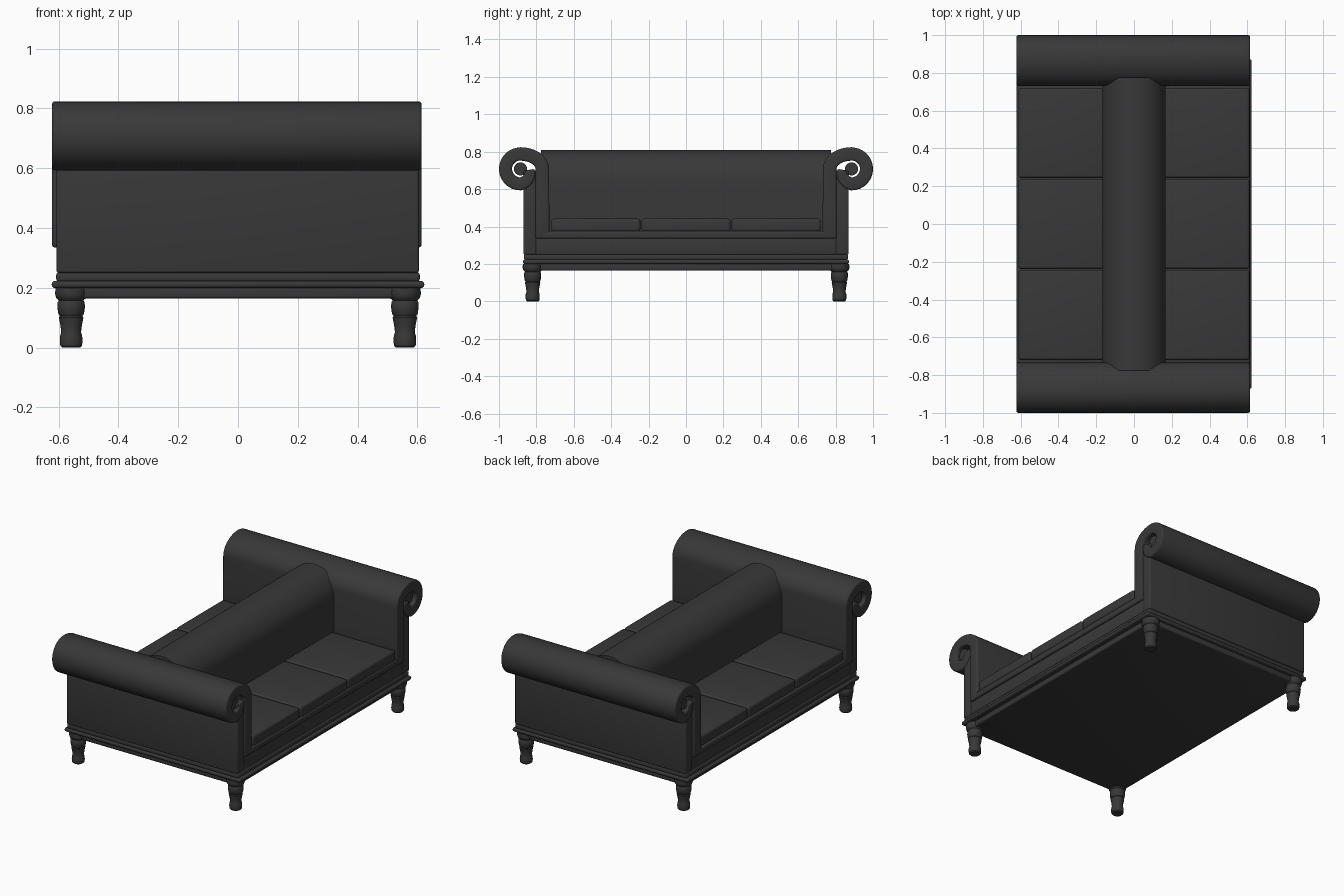
import bpy, bmesh, math

if "Cube" in bpy.data.objects:
    bpy.data.objects.remove(bpy.data.objects["Cube"])

MAT = bpy.data.materials.new("charcoal upholstery")
MAT.diffuse_color = (0.04, 0.04, 0.04, 1)
MAT.use_nodes = True
MAT.node_tree.nodes["Principled BSDF"].inputs["Base Color"].default_value = MAT.diffuse_color


def finish(name, bm, bevel=0.0, seg=3):
    """Bevel the sharp edges, then make a smooth-shaded object."""
    bmesh.ops.recalc_face_normals(bm, faces=bm.faces)
    if bevel:
        sharp = [e for e in bm.edges if len(e.link_faces) == 2
                 and e.calc_face_angle(0) > 0.7]
        bmesh.ops.bevel(bm, geom=sharp, offset=bevel, segments=seg,
                        profile=0.5, affect='EDGES', clamp_overlap=False)
    me = bpy.data.meshes.new(name)
    bm.to_mesh(me)
    bm.free()
    ob = bpy.data.objects.new(name, me)
    me.materials.append(MAT)
    bpy.context.collection.objects.link(ob)
    bpy.ops.object.select_all(action='DESELECT')
    ob.select_set(True)
    bpy.context.view_layer.objects.active = ob
    bpy.ops.object.shade_smooth_by_angle(angle=math.radians(35))
    return ob


def box(name, x0, x1, y0, y1, z0, z1, bevel=0.008, seg=3):
    bm = bmesh.new()
    bmesh.ops.create_cube(bm, size=1)
    for v in bm.verts:
        v.co.x = x1 if v.co.x > 0 else x0
        v.co.y = y1 if v.co.y > 0 else y0
        v.co.z = z1 if v.co.z > 0 else z0
    return finish(name, bm, bevel, seg)


def lathe(name, profile, cx, cy, n=32):
    bm = bmesh.new()
    rings = [[bm.verts.new((cx + r * math.cos(2 * math.pi * i / n),
                            cy + r * math.sin(2 * math.pi * i / n), z))
              for i in range(n)] for r, z in profile]
    for a, b in zip(rings, rings[1:]):
        for i in range(n):
            j = (i + 1) % n
            bm.faces.new((a[i], a[j], b[j], b[i]))
    bm.faces.new(rings[0])
    bm.faces.new(rings[-1])
    return finish(name, bm)


def extrude_x(name, outline, x0, x1, bevel=0.0):
    """Extrude a convex (y, z) outline along x."""
    bm = bmesh.new()
    a = [bm.verts.new((x0, y, z)) for y, z in outline]
    b = [bm.verts.new((x1, y, z)) for y, z in outline]
    bm.faces.new(a)
    bm.faces.new(b)
    for i in range(len(a)):
        j = (i + 1) % len(a)
        bm.faces.new((a[i], a[j], b[j], b[i]))
    return finish(name, bm, bevel)


CY, CZ, R = 0.885, 0.708, 0.08      # scroll centre and centreline radius
X0, X1 = -0.622, 0.614              # scroll ends


def scroll(name, s):
    """Padded strip that rises from the seat and curls outward."""
    path = [(0.768, 0.335, 0.037), (0.768, 0.5, 0.037)]
    for i in range(13):             # shoulder
        a = math.radians(180 - 90 * i / 12)
        path.append((CY + 0.117 * math.cos(a), CZ + R * math.sin(a), 0.036))
    for i in range(1, 17):          # outer roll
        a = math.radians(90 - 180 * i / 16)
        path.append((CY + R * math.cos(a), CZ + R * math.sin(a), 0.035))
    for i in range(1, 9):           # inner curl
        t = i / 8
        a = math.radians(-90 - 85 * t)
        r = R - 0.03 * t
        path.append((CY + r * math.cos(a), CZ + r * math.sin(a), 0.035 - 0.01 * t))
    bm = bmesh.new()
    rings = []
    for i, (y, z, h) in enumerate(path):
        p, q = path[max(i - 1, 0)], path[min(i + 1, len(path) - 1)]
        dy, dz = q[0] - p[0], q[1] - p[1]
        d = math.hypot(dy, dz)
        ny, nz = -dz / d * h, dy / d * h
        rings.append([bm.verts.new((x, s * (y + k * ny), z + k * nz))
                      for x, k in ((X0, 1), (X1, 1), (X1, -1), (X0, -1))])
    for a, b in zip(rings, rings[1:]):
        for i in range(4):
            j = (i + 1) % 4
            bm.faces.new((a[i], a[j], b[j], b[i]))
    bm.faces.new(rings[0])
    bm.faces.new(rings[-1])
    return finish(name, bm, 0.01)


# Moulded base
box("base_lower_frame", -0.59, 0.59, -0.85, 0.85, 0.165, 0.205, 0.008)
box("base_bead", -0.623, 0.623, -0.872, 0.872, 0.199, 0.223, 0.011, 4)
box("base_upper_frame", -0.608, 0.608, -0.866, 0.866, 0.22, 0.252, 0.01)

# Seat rail and deck
box("seat_rail", -0.602, 0.602, -0.81, 0.81, 0.25, 0.337, 0.006)
box("seat_deck", X0, X1, -0.775, 0.775, 0.335, 0.376, 0.01)

# Turned legs
LEG = [(0.03, 0), (0.036, 0.006), (0.038, 0.02), (0.037, 0.038), (0.033, 0.052),
       (0.036, 0.075), (0.041, 0.1), (0.038, 0.106), (0.043, 0.113), (0.046, 0.135),
       (0.045, 0.152), (0.041, 0.158), (0.05, 0.166), (0.054, 0.18), (0.052, 0.2)]
for sx, a in ((-1, "left"), (1, "right")):
    for sy, b in ((-1, "front"), (1, "back")):
        lathe(f"{b}_{a}_leg", LEG, sx * 0.558, sy * 0.82)

# Rolled arms
for s, n in ((-1, "front"), (1, "back")):
    scroll(f"{n}_arm_scroll", s)
    ya, yb = sorted((s * 0.80, s * 0.87))
    box(f"{n}_arm_outer_wall", -0.607, 0.605, ya, yb, 0.25, 0.70, 0.008)
    core = [(s * CY + 0.035 * math.cos(i * math.pi / 12),
             CZ + 0.035 * math.sin(i * math.pi / 12)) for i in range(24)]
    extrude_x(f"{n}_arm_scroll_core", core, X0 + 0.02, X1 - 0.02)

# Centre backrest with rounded top
bm = bmesh.new()
prof = [(-0.168, 0.36)] + [(-0.168 * math.cos(math.pi * i / 28),
        0.645 + 0.165 * math.sin(math.pi * i / 28)) for i in range(29)] + [(0.168, 0.36)]
a = [bm.verts.new((x, -0.775, z)) for x, z in prof]
b = [bm.verts.new((x, 0.775, z)) for x, z in prof]
bm.faces.new(a)
bm.faces.new(b)
for i in range(len(a)):
    j = (i + 1) % len(a)
    bm.faces.new((a[i], a[j], b[j], b[i]))
finish("backrest", bm)

# Three seat cushions on each side of the backrest
for sx, n in ((-1, "left"), (1, "right")):
    for k in (-1, 0, 1):
        x0, x1 = sorted((sx * 0.16, sx * 0.612))
        box(f"{n}_cushion_{k + 2}", x0, x1, k * 0.482 - 0.238, k * 0.482 + 0.238,
            0.372, 0.442, 0.014, 4)
